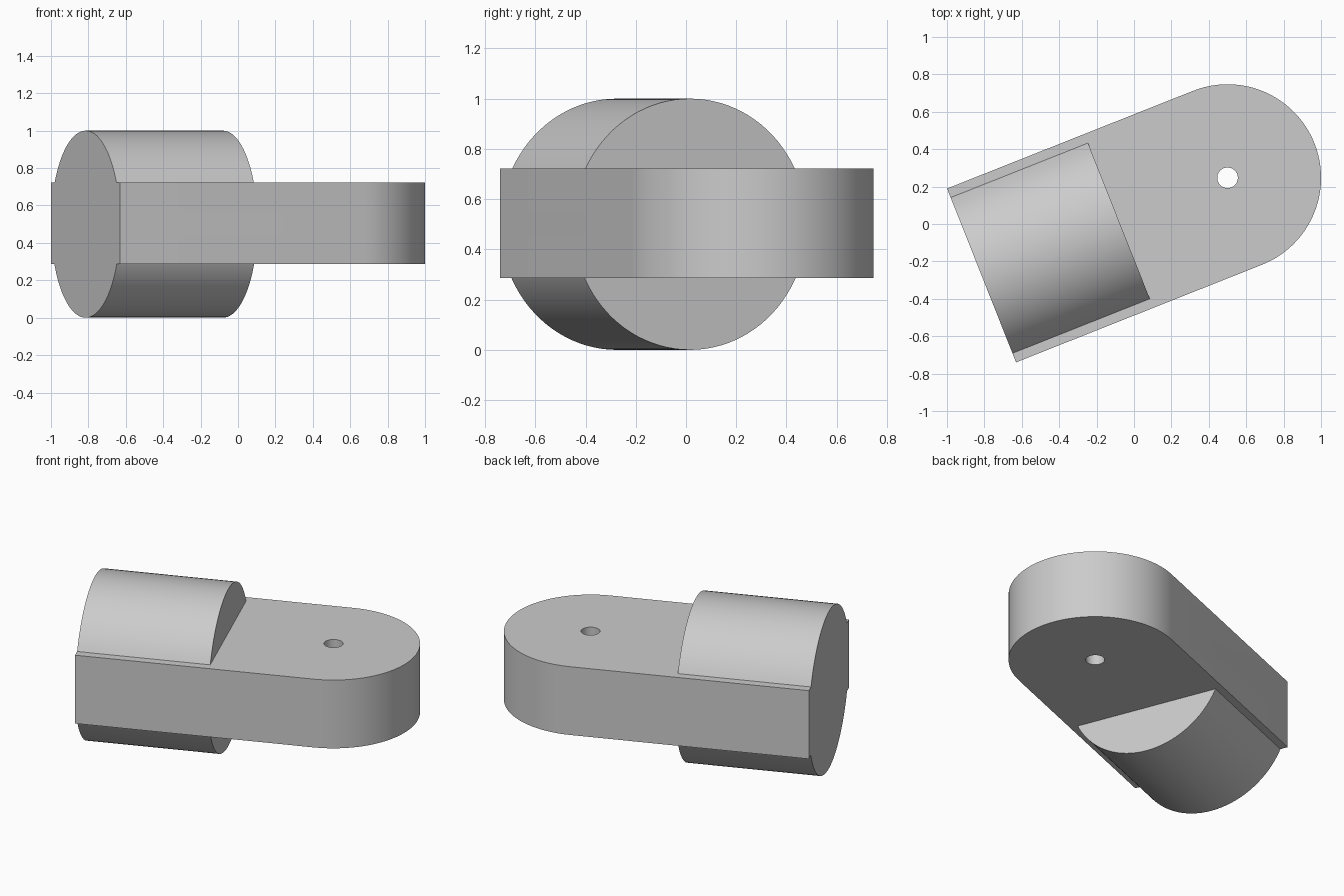
import bpy, bmesh, math
from mathutils import Matrix

cube = bpy.data.objects.get("Cube")
if cube:
    bpy.data.objects.remove(cube, do_unlink=True)

grey = bpy.data.materials.new("light grey")
grey.use_nodes = True
grey.diffuse_color = (0.6, 0.6, 0.6, 1)
grey.node_tree.nodes["Principled BSDF"].inputs["Base Color"].default_value = (0.6, 0.6, 0.6, 1)

RADIUS = 0.5            # rounded end and barrel share one radius
LENGTH = 1.415          # flat end to pivot centre
BOTTOM, TOP = 0.287, 0.722


def add_object(name, bm):
    mesh = bpy.data.meshes.new(name)
    bmesh.ops.recalc_face_normals(bm, faces=bm.faces)
    bm.to_mesh(mesh)
    bm.free()
    mesh.materials.append(grey)
    obj = bpy.data.objects.new(name, mesh)
    bpy.context.collection.objects.link(obj)
    return obj


def cylinder(name, radius, depth, matrix, sides):
    bm = bmesh.new()
    bmesh.ops.create_cone(bm, cap_ends=True, segments=sides, radius1=radius,
                          radius2=radius, depth=depth, matrix=matrix)
    return add_object(name, bm)


def combine(target, tool, operation):
    mod = target.modifiers.new(operation.lower(), "BOOLEAN")
    mod.operation, mod.solver, mod.object = operation, "EXACT", tool
    bpy.context.view_layer.objects.active = target
    bpy.ops.object.modifier_apply(modifier=mod.name)
    bpy.data.objects.remove(tool, do_unlink=True)


# Arm: flat slab with one rounded end, laid along local x
bm = bmesh.new()
profile = [(0, RADIUS), (0, -RADIUS)]
for i in range(49):
    a = math.pi * (i / 48 - 0.5)
    profile.append((LENGTH + RADIUS * math.cos(a), RADIUS * math.sin(a)))
face = bm.faces.new([bm.verts.new((x, y, BOTTOM)) for x, y in profile])
top = bmesh.ops.extrude_face_region(bm, geom=[face])["geom"]
bmesh.ops.translate(bm, vec=(0, 0, TOP - BOTTOM),
                    verts=[v for v in top if isinstance(v, bmesh.types.BMVert)])
arm = add_object("pivot_arm", bm)

# Pivot hole through the rounded end
hole = cylinder("pivot_hole", 0.055, 2, Matrix.Translation((LENGTH, 0, RADIUS)), 48)
combine(arm, hole, "DIFFERENCE")

# Barrel lying along the arm, flush with its flat end
depth = 0.79
lying = Matrix.Translation((depth / 2, 0, RADIUS)) @ Matrix.Rotation(math.pi / 2, 4, "Y")
barrel = cylinder("barrel", RADIUS, depth, lying, 96)
combine(arm, barrel, "UNION")

# Swing the whole piece into place
arm.rotation_euler.z = math.radians(21.65)
arm.location = (-0.815, -0.275, 0)

bpy.ops.object.select_all(action="DESELECT")
arm.select_set(True)
bpy.context.view_layer.objects.active = arm
bpy.ops.object.shade_smooth_by_angle(angle=math.radians(30))
